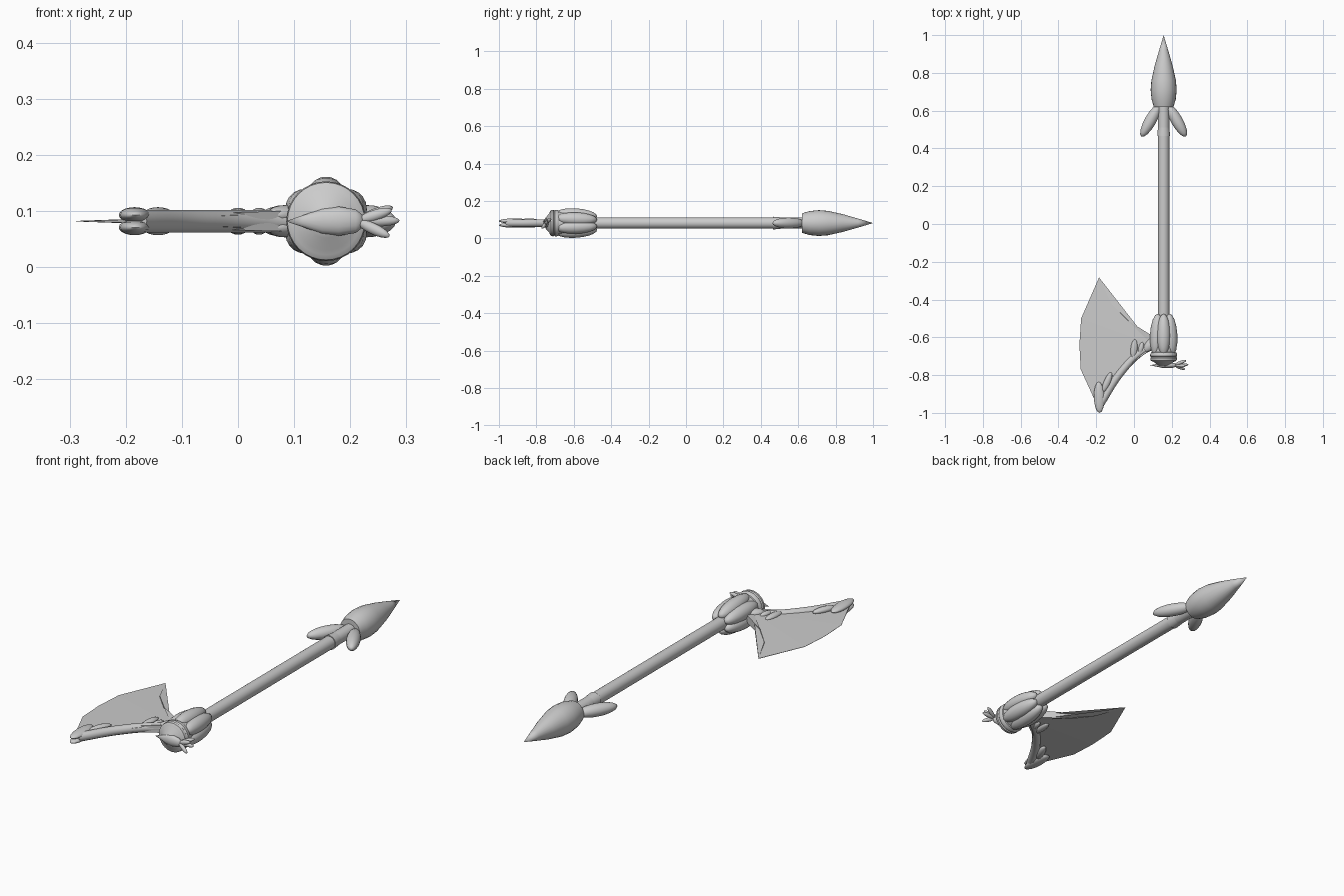
import bpy, bmesh, math
from mathutils import Vector, Matrix

if "Cube" in bpy.data.objects:
    bpy.data.objects.remove(bpy.data.objects["Cube"])

CX, CZ = 0.157, 0.082


def finish(name, bm, angle=None):
    bmesh.ops.recalc_face_normals(bm, faces=bm.faces[:])
    me = bpy.data.meshes.new(name)
    bm.to_mesh(me)
    bm.free()
    ob = bpy.data.objects.new(name, me)
    bpy.context.collection.objects.link(ob)
    if angle:
        bpy.ops.object.select_all(action='DESELECT')
        bpy.context.view_layer.objects.active = ob
        ob.select_set(True)
        bpy.ops.object.shade_smooth_by_angle(angle=math.radians(angle))
    return ob


def lathe(name, prof, origin, axis='Y', sides=24, angle=35, squash=1.0):
    """Closed solid of revolution; prof is (position along axis, radius)."""
    bm = bmesh.new()
    rings = []
    for p, r in prof:
        ring = []
        for i in range(sides):
            a = 2 * math.pi * i / sides
            u, w = r * math.cos(a), r * math.sin(a)
            v = (u, p, w) if axis == 'Y' else (p, u * squash, w)
            ring.append(bm.verts.new(Vector(v) + Vector(origin)))
        rings.append(ring)
    for a, b in zip(rings, rings[1:]):
        for i in range(sides):
            j = (i + 1) % sides
            bm.faces.new((a[i], a[j], b[j], b[i]))
    bm.faces.new(rings[0])
    bm.faces.new(rings[-1])
    bmesh.ops.remove_doubles(bm, verts=bm.verts[:], dist=1e-5)
    return finish(name, bm, angle)


def petal(name, a, b, w, h=None):
    """Ellipsoid from a to b with half width w and half height h."""
    a, b = Vector(a), Vector(b)
    d = (b - a).normalized()
    up = Vector((0, 0, 1))
    side = d.cross(up).normalized()
    up = side.cross(d)
    rot = Matrix((d, side, up)).transposed().to_4x4()
    m = Matrix.Translation((a + b) / 2) @ rot @ Matrix.Diagonal(((b - a).length / 2, w, h or w, 1))
    bm = bmesh.new()
    bmesh.ops.create_uvsphere(bm, u_segments=16, v_segments=10, radius=1, matrix=m)
    return finish(name, bm, 60)


# shaft, flared collar and spear point
C = (CX, 0, CZ)
lathe("shaft", [(-0.56, 0.03), (0.62, 0.03)], C)
lathe("point_collar", [(0.465, 0.034), (0.48, 0.033), (0.55, 0.026), (0.63, 0.02)], C)
lathe("spear_point", [(0.62, 0.0), (0.62, 0.052), (0.66, 0.064), (0.71, 0.069), (0.76, 0.065),
                      (0.84, 0.047), (0.92, 0.024), (1.0, 0.0)], C)
for s in (-1, 1):
    petal("point_leaf", (CX + s * 0.02, 0.635, CZ), (CX + s * 0.118, 0.462, CZ), 0.031, 0.029)

# socket with bands and overlapping petals
lathe("socket", [(-0.50, 0.03), (-0.55, 0.046), (-0.62, 0.058), (-0.69, 0.062)], C)
lathe("socket_bands", [(-0.675, 0.055), (-0.68, 0.066), (-0.69, 0.071), (-0.70, 0.071), (-0.705, 0.067),
                       (-0.71, 0.071), (-0.722, 0.069), (-0.728, 0.06), (-0.73, 0.052), (-0.75, 0.03),
                       (-0.756, 0.0)], C, sides=32)
for i in range(6):
    t = math.radians(90 + 60 * i)
    c, s = math.cos(t), math.sin(t)
    petal("socket_petal", (CX + 0.05 * c, -0.70, CZ + 0.05 * s),
          (CX + 0.035 * c, -0.475, CZ + 0.035 * s), 0.036)

# pommel spike with claws
lathe("pommel_spike", [(0.085, 0), (0.12, 0.012), (0.15, 0.023), (0.18, 0.026), (0.21, 0.021), (0.235, 0.0)],
      (0, -0.748, CZ), 'X', 16, 40, 0.6)
for dx, dy, dz in ((0.288, -0.745, 0.083), (0.276, -0.722, 0.107), (0.270, -0.770, 0.055), (0.274, -0.752, 0.102)):
    petal("claw", (0.212, -0.747, CZ), (dx, dy, dz), 0.009, 0.01)

# blade: wedge thick at the inner side, sharp along the outer edge
outline = [(0.11, -0.60), (-0.035, -0.51), (-0.12, -0.42), (-0.185, -0.283), (-0.28, -0.50), (-0.289, -0.64),
           (-0.282, -0.77), (-0.2, -0.95), (-0.14, -0.87), (-0.06, -0.77), (0.11, -0.65)]
edge_half = [0.019, 0.015, 0.010, 0.001, 0.0005, 0.0005, 0.0005, 0.003, 0.009, 0.014, 0.019]
bm = bmesh.new()
layers = []
for s in (1, -1):
    ring = [bm.verts.new((x, y, CZ + s * t)) for (x, y), t in zip(outline, edge_half)]
    hub = bm.verts.new((0.09, -0.635, CZ + s * 0.014))
    for i in range(len(ring)):
        bm.faces.new((hub, ring[i], ring[(i + 1) % len(ring)]))
    layers.append(ring)
for i in range(len(outline)):
    j = (i + 1) % len(outline)
    bm.faces.new((layers[0][i], layers[0][j], layers[1][j], layers[1][i]))
finish("wing_blade", bm)

# curved wing arm
cu = bpy.data.curves.new("wing_arm", 'CURVE')
cu.dimensions = '3D'
cu.bevel_depth = 0.021
cu.bevel_resolution = 3
cu.use_fill_caps = True
sp = cu.splines.new('BEZIER')
pts = [(0.12, -0.635), (0.04, -0.675), (-0.07, -0.785), (-0.18, -0.955)]
sp.bezier_points.add(len(pts) - 1)
for bp, (x, y) in zip(sp.bezier_points, pts):
    bp.co = (x, y, CZ)
    bp.handle_left_type = bp.handle_right_type = 'AUTO'
bpy.context.collection.objects.link(bpy.data.objects.new("wing_arm", cu))

# scales on both sides of the arm
for s in (-1, 1):
    z = CZ + s * 0.011
    petal("arm_tip_scale", (-0.182, -1.0, z), (-0.187, -0.835, z), 0.028, 0.014)
    petal("arm_mid_scale", (-0.165, -0.89, z), (-0.12, -0.785, z), 0.018, 0.014)
    petal("arm_root_scale", (-0.005, -0.715, z), (0.005, -0.61, z), 0.018, 0.013)
    petal("arm_small_scale", (0.03, -0.69, z), (0.045, -0.625, z), 0.014, 0.013)
    petal("arm_joint_scale", (0.055, -0.675, z), (0.12, -0.60, z), 0.026, 0.018)
